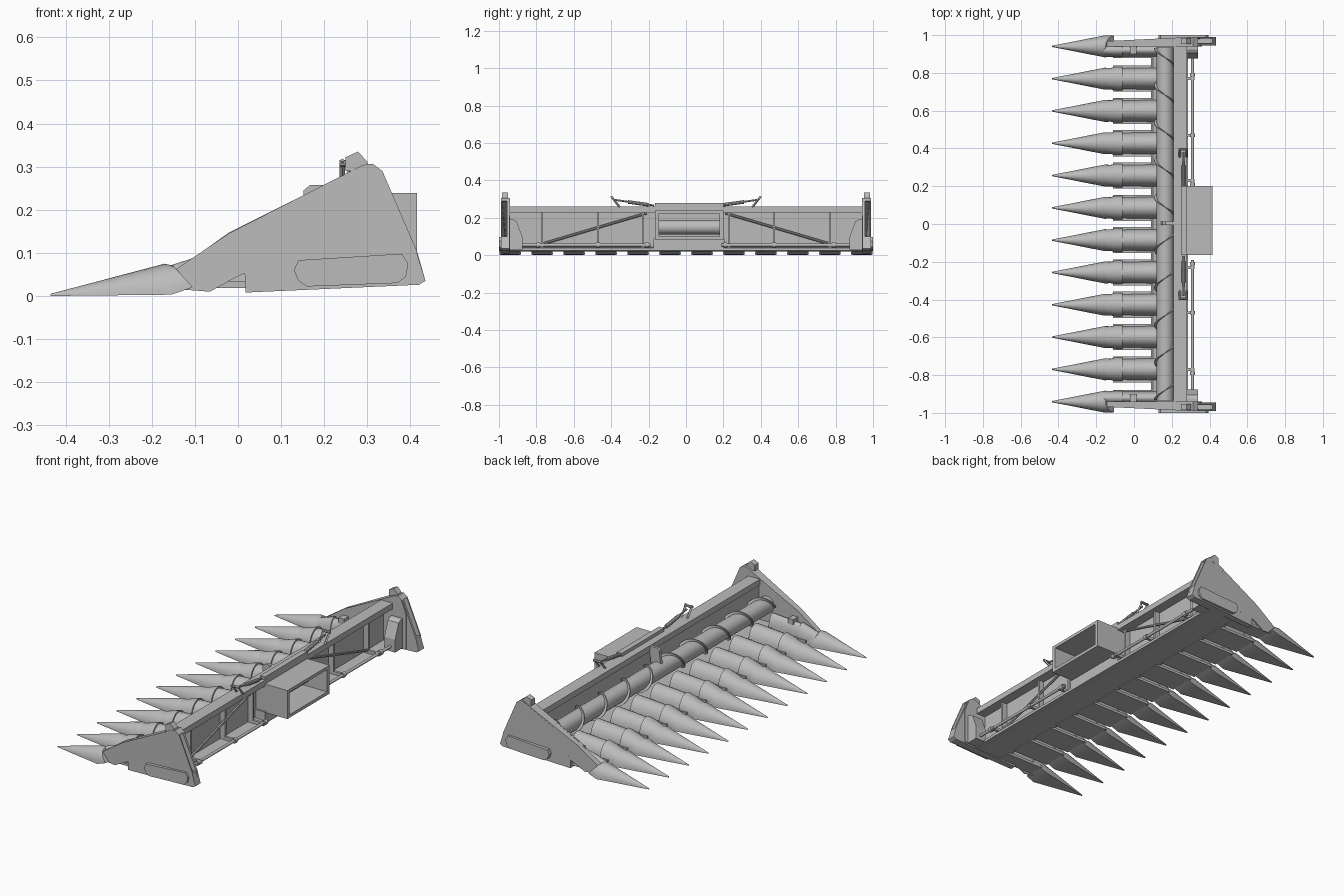
import bpy, bmesh, math
from mathutils import Vector

cube = bpy.data.objects.get("Cube")
if cube:
    bpy.data.objects.remove(cube)

grey = bpy.data.materials.new("plain grey")
grey.use_nodes = True
grey.diffuse_color = (0.5, 0.5, 0.5, 1)
grey.node_tree.nodes["Principled BSDF"].inputs["Base Color"].default_value = (0.5, 0.5, 0.5, 1)


def make(name, verts, faces, smooth=False):
    mesh = bpy.data.meshes.new(name)
    mesh.from_pydata([tuple(v) for v in verts], [], faces)
    bm = bmesh.new()
    bm.from_mesh(mesh)
    bmesh.ops.recalc_face_normals(bm, faces=bm.faces)
    bm.to_mesh(mesh)
    bm.free()
    obj = bpy.data.objects.new(name, mesh)
    bpy.context.collection.objects.link(obj)
    mesh.materials.append(grey)
    if smooth:
        bpy.ops.object.select_all(action='DESELECT')
        obj.select_set(True)
        bpy.context.view_layer.objects.active = obj
        bpy.ops.object.shade_smooth_by_angle(angle=math.radians(35))
    return obj


def loft(name, rings, smooth=False):
    """Closed skin through rings of equal length, with end caps."""
    n = len(rings[0])
    verts = [v for r in rings for v in r]
    faces = [(k*n + i, k*n + (i+1) % n, (k+1)*n + (i+1) % n, (k+1)*n + i)
             for k in range(len(rings) - 1) for i in range(n)]
    faces += [tuple(range(n)), tuple(range(len(verts) - n, len(verts)))]
    return make(name, verts, faces, smooth)


def prism(name, pts, y0, y1):
    """Side profile in x, z; y0 and y1 are numbers or functions of x."""
    f = [y if callable(y) else (lambda x, y=y: y) for y in (y0, y1)]
    return loft(name, [[(x, g(x), z) for x, z in pts] for g in f])


def box(name, x0, x1, y0, y1, z0, z1):
    return prism(name, [(x0, z0), (x1, z0), (x1, z1), (x0, z1)], y0, y1)


def rod(name, a, b, r, n=12):
    a, b = Vector(a), Vector(b)
    q = (b - a).to_track_quat('Z', 'Y')
    arc = [q @ Vector((r*math.cos(t), r*math.sin(t), 0))
           for t in (2*math.pi*i/n for i in range(n))]
    return loft(name, [[p + v for v in arc] for p in (a, b)], n > 6)


def hood(name, y, stations, n=14):
    """Half-round shell: bottom x, top x, half width, bottom z, top z."""
    rings = []
    for xb, xt, w, zb, zt in stations:
        ring = []
        for i in range(n + 1):
            t = math.pi*i/n
            s = math.sin(t)
            ring.append((xb + (xt - xb)*s, y + w*math.cos(t), zb + (zt - zb)*s))
        rings.append(ring)
    return loft(name, rings, True)


# Row dividers: pointed snout, flared collar, long hood and base plate
PITCH = 0.171
for i in range(12):
    y = (i - 5.5)*PITCH
    end = i in (0, 11)
    hood("snout", y, [(-.435, -.435, .003, 0, .005), (-.155, -.17, .058, .003, .075),
                      (-.105, -.15, .056, .02, .07)])
    side = math.copysign(1, y)
    hy, k = (y - side*.02, .6) if end else (y, 1)
    hood("hood_collar", hy, [(-.14, -.16, .052*k, .022, .07), (-.1, -.085, .063*k, .025, .094),
                             (-.06, -.06, .063*k, .025, .103)])
    hood("row_hood", hy, [(-.08, -.065, .055*k, .025, .094), (.12, .12, .059*k, .025, .107)])
    box("row_plate", -.11, .12, hy - .069*k, hy + .069*k, .019, .033)

# Trough floor, back wall and main beams
prism("trough_floor", [(.09, .033), (.13, .019), (.25, .02), (.285, .025), (.285, .04),
                       (.23, .045), (.2, .04), (.13, .04), (.1, .045)], -.945, .945)
box("back_wall", .215, .225, -.945, .945, .04, .25)
box("top_beam", .21, .28, -.945, .945, .228, .26)

# Auger with opposed spiral flights
rod("auger_tube", (.165, -.935, .137), (.165, .935, .137), .045, 24)
for s in (-1, 1):
    verts, steps = [], 180
    for i in range(steps + 1):
        t = i/steps
        a = 2*math.pi*4.5*t
        for r in (.044, .058):
            for dy in (-.003, .003):
                verts.append((.165 + r*math.cos(a), s*(.04 + .89*t + dy), .137 + r*math.sin(a)))
    faces = [(4*i + p, 4*i + q, 4*i + 4 + q, 4*i + 4 + p)
             for i in range(steps) for p, q in ((0, 1), (1, 3), (3, 2), (2, 0))]
    make("auger_flight", verts, faces, True)

# Centre hanger over the auger
prism("auger_hanger", [(.13, .13), (.2, .13), (.215, .25), (.215, .258), (.168, .258),
                       (.152, .245), (.15, .2)], -.004, .012)

# Feeder throat: four walls around a rear opening
for z0, z1, n in ((.083, .1, "floor"), (.222, .239, "roof")):
    box("throat_" + n, .225, .415, -.165, .2, z0, z1)
for y0, y1 in ((-.165, -.145), (.18, .2)):
    box("throat_wall", .225, .415, y0, y1, .09, .235)
box("throat_skirt", .225, .285, -.175, .205, .03, .09)
box("throat_crest", .25, .28, -.165, .2, .25, .278)
rod("throat_drum", (.27, -.145, .15), (.27, .18, .15), .038, 20)

for s in (-1, 1):
    def at(y):
        return s*y

    # Rear ribs, diagonal braces and drive shaft
    for y in (.23, .47, .77):
        box("rear_rib", .22, .255, at(y - .006), at(y + .006), .04, .235)
        box("shaft_hanger", .25, .32, at(y - .007), at(y + .007), .045, .062)
    rod("diagonal_brace", (.25, at(.21), .225), (.25, at(.77), .06), .007, 8)
    rod("drive_shaft", (.31, at(.19), .055), (.31, at(.94), .055), .008)
    for y in (.21, .47, .79):
        rod("shaft_coupling", (.31, at(y - .01), .055), (.31, at(y + .01), .055), .014)

    # Folding arms above the top beam
    rod("arm_rod", (.262, at(.17), .266), (.262, at(.38), .296), .005, 8)
    rod("arm_cylinder", (.262, at(.2), .27), (.262, at(.31), .285), .01, 10)
    for x in (.242, .278):
        rod("arm_bracket", (x, at(.355), .258), (x, at(.4), .315), .006, 4)
    rod("arm_pin", (.236, at(.395), .308), (.284, at(.395), .308), .007, 8)

    # End panels: outer sheet, inner sheet and sloping top
    def outer(x):
        return at(.968 + .022*min(1, max(0, (x + .15)/.45)))

    def outer_in(x):
        return outer(x) - at(.007)

    prism("end_outer_sheet",
          [(-.15, .058), (.29, .3), (.312, .307), (.335, .29), (.415, .105), (.42, .07),
           (.03, .06), (-.02, .035), (-.065, .01), (-.13, .015)], outer_in, outer)
    prism("end_inner_sheet", [(-.15, .055), (-.02, .148), (.29, .302), (.312, .3), (.335, .285),
                              (.36, .22), (.36, .03), (.02, .022), (-.065, .02), (-.13, .02)],
          at(.94), at(.947))
    prism("end_top", [(-.15, .058), (-.02, .146), (.29, .304), (.312, .307), (.335, .29),
                      (.328, .285), (.305, .29), (-.02, .125), (-.13, .04)], at(.94), outer)
    prism("end_rear_plate", [(.32, .27), (.335, .29), (.415, .105), (.435, .035), (.42, .026),
                             (.34, .026)], at(.945), at(.957))

    # Lower guard with a raised round-ended cover
    prism("side_guard", [(.018, .008), (.42, .026), (.435, .035), (.415, .1), (.03, .073),
                         (.015, .06)], at(.945), outer)
    prism("guard_cover", [(.13, .06), (.14, .035), (.16, .022), (.37, .03), (.39, .045),
                          (.395, .075), (.38, .098), (.14, .083)], at(.98), at(1))

    # Top block, gearbox bracket and hood stop
    prism("top_block", [(.25, .29), (.305, .29), (.3, .312), (.278, .335), (.25, .322)],
          at(.952), at(.985))
    loft("gearbox_bracket", [[(x, at(y), z) for x, y in ((.275, a), (.34, a), (.34, .945), (.275, .945))]
                             for a, z in ((.875, .03), (.875, .1), (.905, .18), (.925, .192))])
    box("hood_stop", -.02, .012, at(.9), at(.942), .085, .115)
